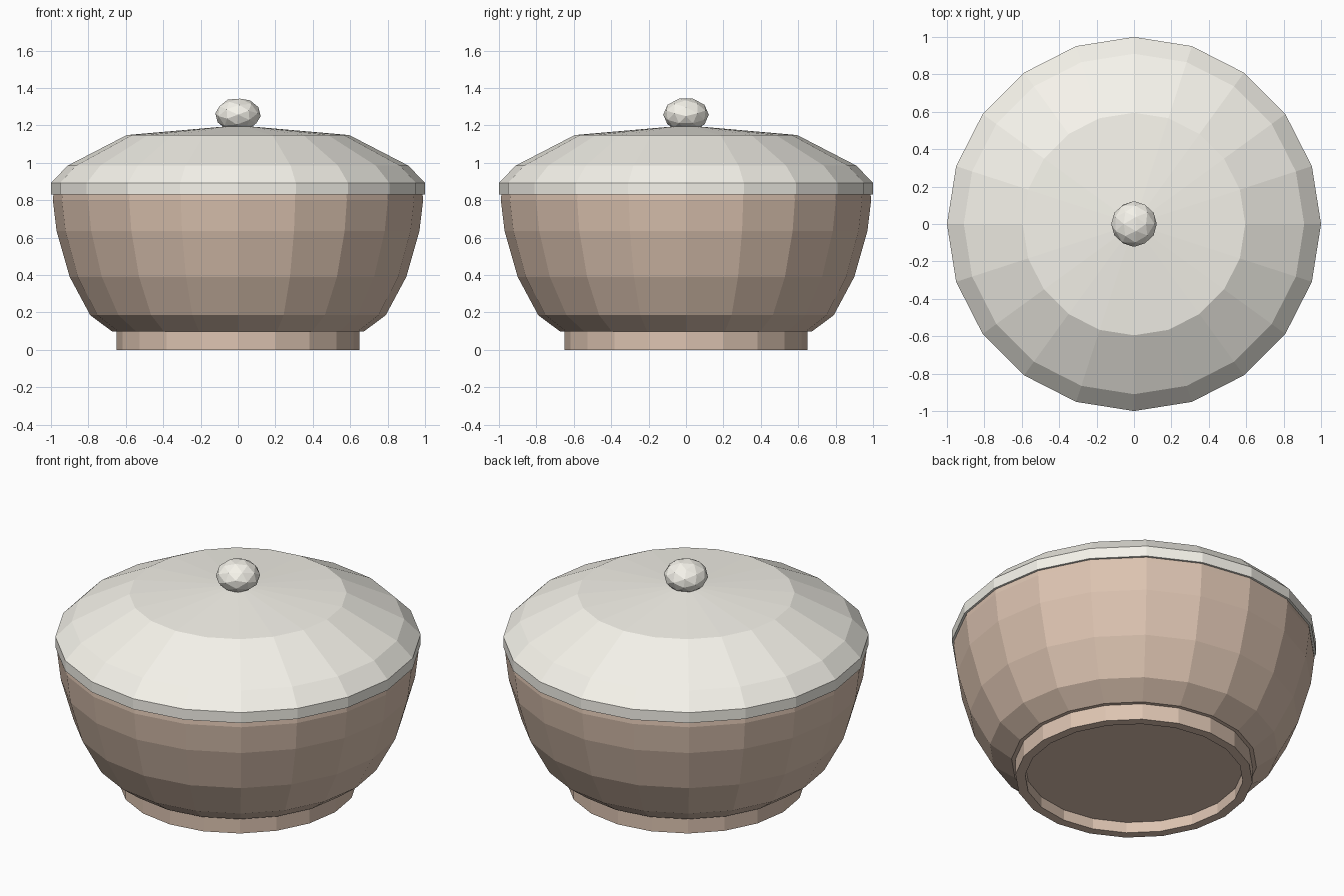
import bpy, bmesh, math
from mathutils import Matrix

if "Cube" in bpy.data.objects:
    bpy.data.objects.remove(bpy.data.objects["Cube"])

SIDES = 20


def material(name, colour):
    mat = bpy.data.materials.new(name)
    mat.diffuse_color = (*colour, 1)
    mat.use_nodes = True
    mat.node_tree.nodes["Principled BSDF"].inputs["Base Color"].default_value = mat.diffuse_color
    return mat


def finish(name, bm, mat):
    bmesh.ops.recalc_face_normals(bm, faces=bm.faces)
    mesh = bpy.data.meshes.new(name)
    bm.to_mesh(mesh)
    bm.free()
    mesh.materials.append(mat)
    obj = bpy.data.objects.new(name, mesh)
    bpy.context.collection.objects.link(obj)
    return obj


def lathe(name, profile, mat):
    """Spin a (radius, height) profile around z; radius 0 becomes a pole."""
    bm = bmesh.new()
    verts = [bm.verts.new((r, 0, z)) for r, z in profile]
    edges = [bm.edges.new(pair) for pair in zip(verts, verts[1:])]
    bmesh.ops.spin(bm, geom=verts + edges, cent=(0, 0, 0), axis=(0, 0, 1),
                   angle=math.tau, steps=SIDES, use_merge=True)
    bmesh.ops.remove_doubles(bm, verts=bm.verts, dist=1e-4)
    return finish(name, bm, mat)


clay = material("clay", (0.72, 0.55, 0.44))
glaze = material("pale_glaze", (0.92, 0.90, 0.83))

# Foot ring with a shallow recess underneath
lathe("foot", [(0, 0.065), (0.597, 0.065), (0.597, 0), (0.65, 0),
               (0.65, 0.10)], clay)

# Hollow rounded bowl whose rim tapers slightly under the lid
lathe("bowl", [(0, 0.097), (0.672, 0.097), (0.79, 0.185), (0.90, 0.39),
               (0.97, 0.635), (0.99, 0.80), (0.984, 0.86), (0.94, 0.86),
               (0.94, 0.80), (0.92, 0.635), (0.85, 0.40), (0.75, 0.22),
               (0.65, 0.14), (0, 0.14)], clay)

# Domed hollow lid with a vertical lip
lathe("lid", [(0, 1.16), (0.58, 1.11), (0.89, 0.95), (0.96, 0.88),
              (0.96, 0.83), (1.0, 0.83), (1.0, 0.893), (0.91, 0.985),
              (0.595, 1.148), (0, 1.20)], glaze)

# Faceted, slightly flattened knob, turned so an edge midpoint is on top
bm = bmesh.new()
bmesh.ops.create_icosphere(bm, subdivisions=2, radius=0.122)
bmesh.ops.transform(bm, verts=bm.verts,
                    matrix=Matrix.Rotation(math.atan(2) / 2, 4, 'Y'))
bmesh.ops.scale(bm, vec=(1, 1, 0.74), verts=bm.verts)
knob = finish("knob", bm, glaze)
knob.location.z = 1.257
